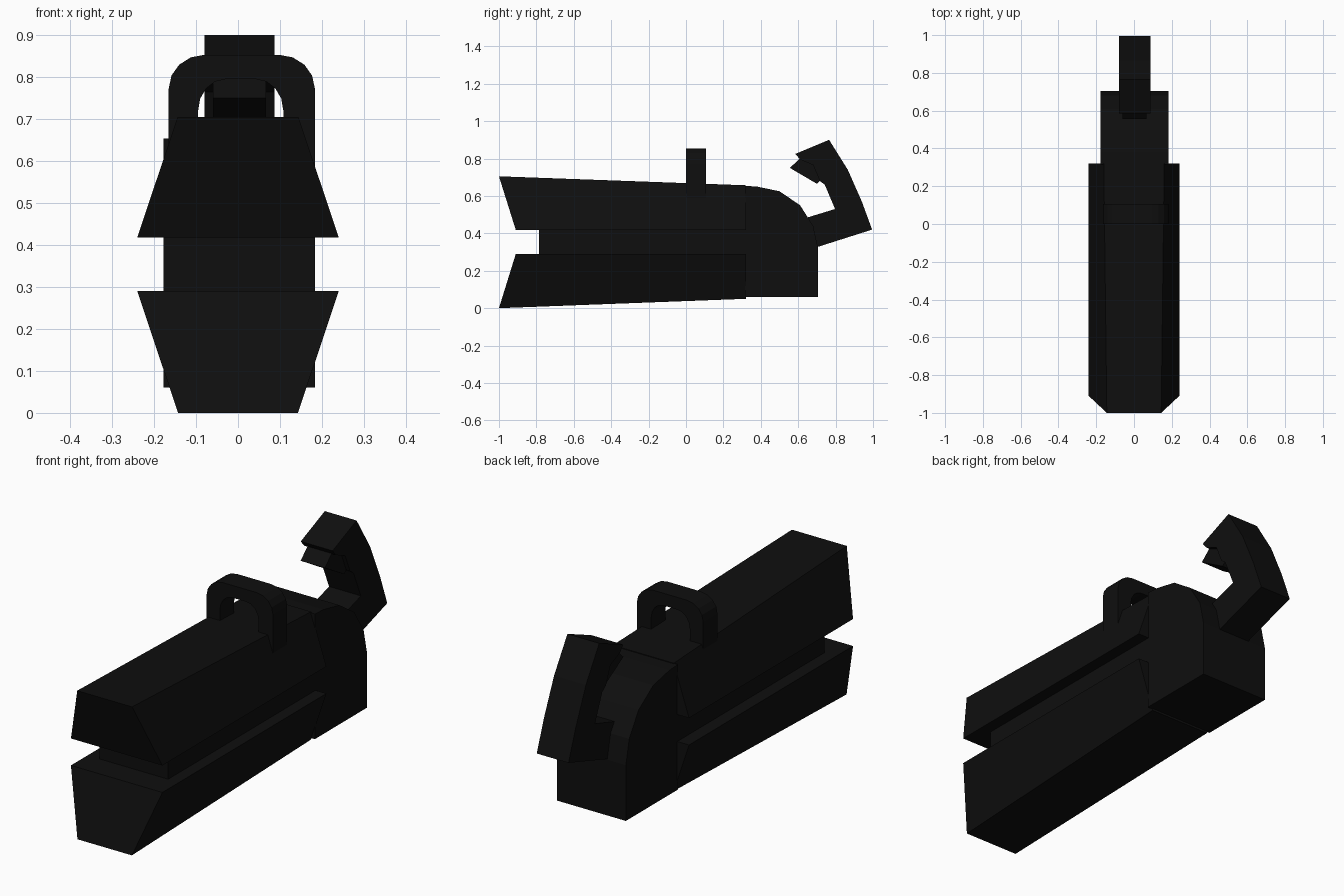
import bpy, bmesh, math

if "Cube" in bpy.data.objects:
    bpy.data.objects.remove(bpy.data.objects["Cube"])

black = bpy.data.materials.new("near_black")
black.diffuse_color = (0.0045, 0.0045, 0.0045, 1)
black.use_nodes = True
black.node_tree.nodes["Principled BSDF"].inputs["Base Color"].default_value = black.diffuse_color


def finish(name, bm):
    bmesh.ops.recalc_face_normals(bm, faces=bm.faces)
    mesh = bpy.data.meshes.new(name)
    bm.to_mesh(mesh)
    bm.free()
    mesh.materials.append(black)
    ob = bpy.data.objects.new(name, mesh)
    bpy.context.collection.objects.link(ob)
    return ob


def prism(name, profile, a, b, axis):
    """Extrude a 2D profile from a to b: (y, z) along x, or (x, z) along y."""
    place = (lambda p, t: (t, p[0], p[1])) if axis == "x" else (lambda p, t: (p[0], t, p[1]))
    bm = bmesh.new()
    near = [bm.verts.new(place(p, a)) for p in profile]
    far = [bm.verts.new(place(p, b)) for p in profile]
    bm.faces.new(near)
    bm.faces.new(far)
    n = len(profile)
    for i in range(n):
        j = (i + 1) % n
        bm.faces.new((near[i], near[j], far[j], far[i]))
    return finish(name, bm)


def jaw(name, z_wide, z_front, z_back):
    """Tapered block: wide edge at z_wide, narrow sloping outer edge."""
    def half(z):
        return 0.24 - 0.335 * abs(z - z_wide)
    bm = bmesh.new()
    rings = []
    for y_wide, y_thin, z in ((-0.91, -1.0, z_front), (0.32, 0.32, z_back)):
        w = half(z)
        rings.append([bm.verts.new(c) for c in (
            (-0.24, y_wide, z_wide), (0.24, y_wide, z_wide),
            (w, y_thin, z), (-w, y_thin, z))])
    f, b = rings
    bm.faces.new(f)
    bm.faces.new(b)
    for i in range(4):
        j = (i + 1) % 4
        bm.faces.new((f[i], f[j], b[j], b[i]))
    return finish(name, bm)


def corner(cx, cz, rx, rz, start, end, steps=4):
    return [(cx + rx * math.cos(math.radians(start + (end - start) * i / steps)),
             cz + rz * math.sin(math.radians(start + (end - start) * i / steps)))
            for i in range(steps + 1)]


# Upper and lower halves of the front block
jaw("upper_block", 0.418, 0.705, 0.657)
jaw("lower_block", 0.29, 0.0, 0.05)

# Bar between the blocks
prism("centre_bar", [(-0.785, 0.28), (0.35, 0.28), (0.35, 0.43), (-0.785, 0.43)],
      -0.178, 0.183, "x")

# Rear body with rounded top
prism("rear_body", [(0.315, 0.06), (0.705, 0.06), (0.705, 0.325), (0.68, 0.44), (0.61, 0.55),
                    (0.50, 0.625), (0.38, 0.65), (0.315, 0.654)], -0.178, 0.183, "x")

# Arched loop on top
outer = corner(0.098, 0.773, 0.085, 0.08, 0, 90) + corner(-0.08, 0.773, 0.085, 0.08, 90, 180)
inner = corner(-0.03, 0.72, 0.065, 0.075, 180, 90) + corner(0.043, 0.72, 0.065, 0.075, 90, 0)
prism("top_loop", [(0.183, 0.52)] + outer + [(-0.165, 0.52), (-0.095, 0.52)]
      + inner + [(0.108, 0.52)], 0.0, 0.107, "y")

# Rear hook and its narrower tip
prism("rear_hook", [(0.69, 0.323), (0.995, 0.42), (0.94, 0.57), (0.865, 0.74), (0.765, 0.90),
                    (0.585, 0.825), (0.61, 0.795), (0.68, 0.765), (0.715, 0.68), (0.742, 0.66),
                    (0.797, 0.53), (0.64, 0.482)], -0.08, 0.087, "x")
prism("hook_tip", [(0.615, 0.805), (0.555, 0.75), (0.70, 0.665), (0.76, 0.72), (0.70, 0.83)],
      -0.06, 0.067, "x")
